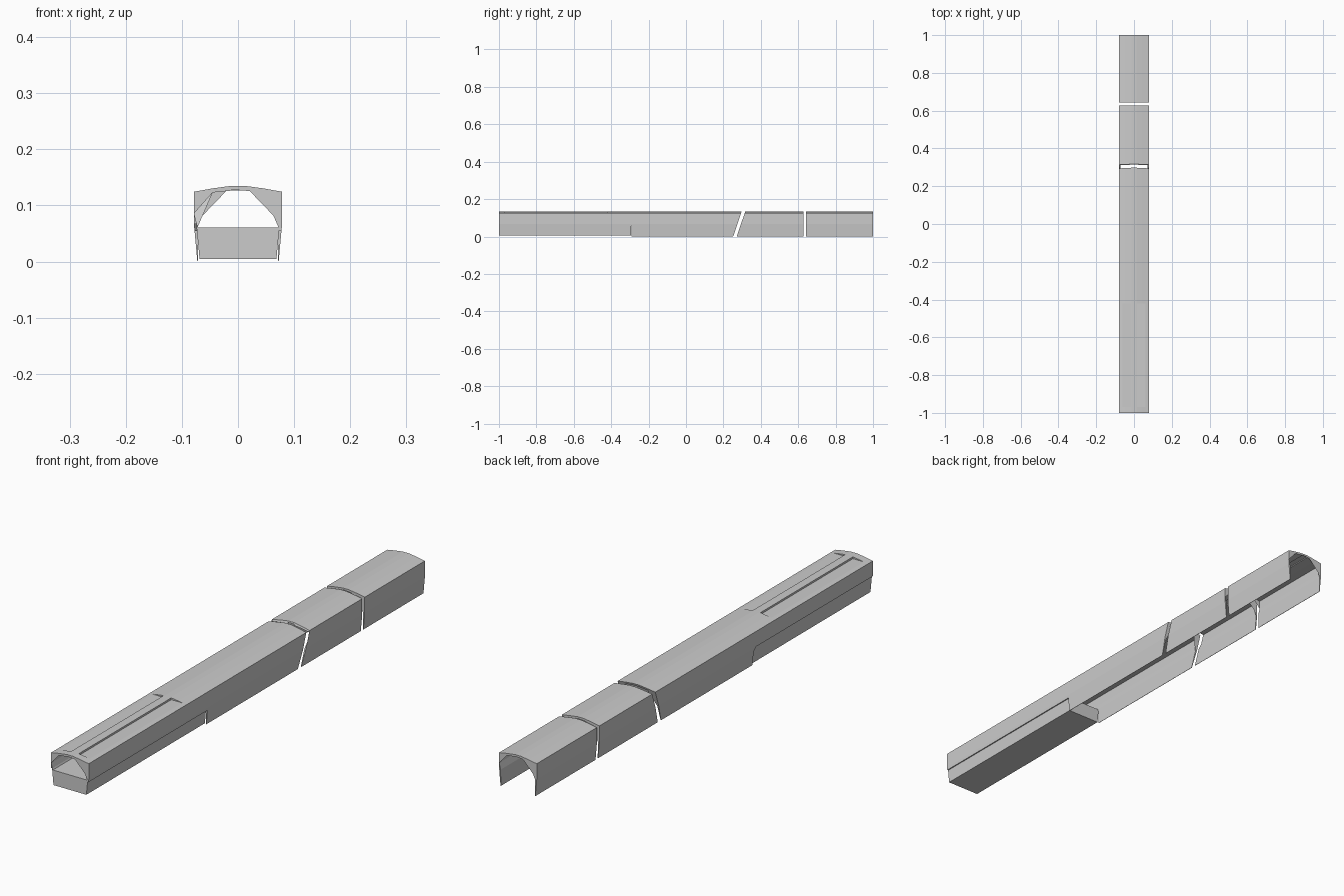
import bpy, bmesh

if "Cube" in bpy.data.objects:
    bpy.data.objects.remove(bpy.data.objects["Cube"])

# half cross-section of the shell: outside from ridge to hem, then inside back to ridge
SHELL = [(0.012, 0.135), (0.045, 0.1305), (0.0785, 0.1245), (0.0785, 0.066), (0.0725, 0.001),
         (0.0712, 0.001), (0.0718, 0.062), (0.0782, 0.086), (0.0782, 0.119),
         (0.045, 0.1232), (0.012, 0.1265), (0.012, 0.130)]
# half cross-section of the lower tray, from floor to top
TRAY = [(0.0685, 0.005), (0.0745, 0.068), (0.071, 0.061)]


def extrude(name, pts, start, end):
    """Extrude an x/z outline along y; start and end give y for a height z."""
    bm = bmesh.new()
    a = [bm.verts.new((x, start(z), z)) for x, z in pts]
    b = [bm.verts.new((x, end(z), z)) for x, z in pts]
    n = len(pts)
    for i in range(n):
        j = (i + 1) % n
        bm.faces.new((a[i], a[j], b[j], b[i]))
    caps = [bm.faces.new(a), bm.faces.new(b[::-1])]
    bmesh.ops.triangulate(bm, faces=caps)
    bmesh.ops.recalc_face_normals(bm, faces=bm.faces)
    me = bpy.data.meshes.new(name)
    bm.to_mesh(me)
    bm.free()
    ob = bpy.data.objects.new(name, me)
    bpy.context.collection.objects.link(ob)
    return ob


def mirrored(half):
    return half + [(-x, z) for x, z in reversed(half)]


def at(y):
    return lambda z: y


def slanted(y):
    return lambda z: y + (z - 0.135) * 0.34


def rect(x0, x1, z0, z1):
    return [(x0, z0), (x1, z0), (x1, z1), (x0, z1)]


def cut(ob, cutter):
    cutter.hide_render = True
    mod = ob.modifiers.new("cut", "BOOLEAN")
    mod.operation = "DIFFERENCE"
    mod.solver = "EXACT"
    mod.object = cutter
    bpy.context.view_layer.objects.active = ob
    bpy.ops.object.modifier_apply(modifier=mod.name)
    bpy.data.objects.remove(cutter)


# three shell sections separated by a slanted and a straight gap
shell = mirrored(SHELL)
front_shell = extrude("front_shell", shell, at(-1), slanted(0.298))
extrude("middle_shell", shell, slanted(0.317), at(0.627))
extrude("rear_shell", shell, at(0.642), at(1))

# side walls stop above the tray, with a chamfered rear corner
cut(front_shell, extrude("tray_opening", rect(-0.2, 0.2, -0.05, 0.055), at(-1.1), at(-0.292)))
cut(front_shell, extrude("tray_opening_top", rect(-0.2, 0.2, 0.05, 0.067), at(-1.1),
                         lambda z: -0.292 - max(0, z - 0.05) * 0.8))

# flat recesses either side of the roof spine
for s in (1, -1):
    cut(front_shell, extrude("roof_recess", rect(s * 0.016, s * 0.07, 0.1275, 0.2),
                             at(-0.97), at(-0.42)))

# lower tray at the front
extrude("lower_tray", mirrored(TRAY), at(-1), at(-0.295))
